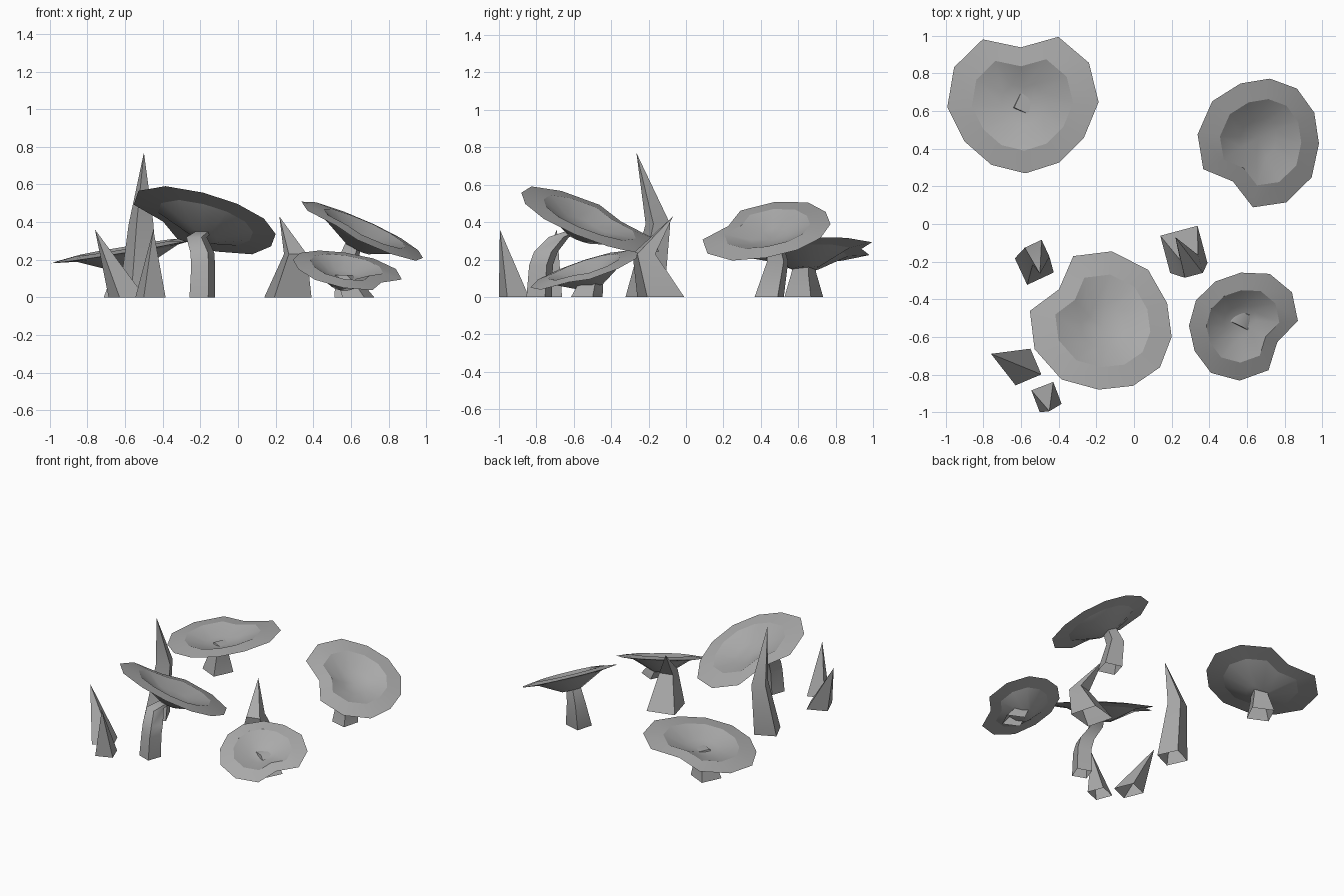
import bpy, bmesh, math
from mathutils import Matrix, Vector

cube = bpy.data.objects.get("Cube")
if cube:
    bpy.data.objects.remove(cube)

grey = bpy.data.materials.new("fungus_grey")
grey.use_nodes = True
colour = (0.4, 0.4, 0.4, 1)
grey.diffuse_color = colour
grey.node_tree.nodes["Principled BSDF"].inputs["Base Color"].default_value = colour

# Rim radius at each 30 degree step away from the notch
RIM = [0.76, 1.02, 1.05, 1.02, 0.93, 0.91, 0.915]
SIDES = 12


def finish(name, bm, angle):
    bmesh.ops.recalc_face_normals(bm, faces=bm.faces)
    mesh = bpy.data.meshes.new(name)
    bm.to_mesh(mesh)
    bm.free()
    mesh.materials.append(grey)
    obj = bpy.data.objects.new(name, mesh)
    bpy.context.collection.objects.link(obj)
    bpy.ops.object.select_all(action="DESELECT")
    obj.select_set(True)
    bpy.context.view_layer.objects.active = obj
    bpy.ops.object.shade_smooth_by_angle(angle=math.radians(angle))
    return obj


def bridge(bm, a, b):
    n = len(a)
    for i in range(n):
        j = (i + 1) % n
        bm.faces.new((a[i], a[j], b[j], b[i]))


def fan(bm, ring, tip):
    for i in range(len(ring)):
        bm.faces.new((ring[i], ring[(i + 1) % len(ring)], tip))


def make_cap(name, centre, radius, notch, slope_x, slope_y):
    """Kidney-shaped tray: flat rim, sunken dish, conical underside."""
    bm = bmesh.new()
    normal = Vector((-slope_x, -slope_y, 1)).normalized()
    tilt = Vector((0, 0, 1)).rotation_difference(normal).to_matrix().to_4x4()
    place = Matrix.Translation(centre) @ tilt

    def ring(scale, height):
        verts = []
        for i in range(SIDES):
            a = math.radians(notch) + math.tau * i / SIDES
            r = radius * scale * RIM[min(i, SIDES - i)]
            verts.append(bm.verts.new(place @ Vector((r * math.cos(a), r * math.sin(a), height))))
        return verts

    outer = ring(1, 0)
    inner = ring(0.67, 0.015)
    dish = ring(0.3, -0.035)
    under = ring(0.67, -0.015)
    neck = ring(0.2, -0.1)
    bridge(bm, outer, inner)
    bridge(bm, inner, dish)
    fan(bm, dish, bm.verts.new(place @ Vector((0, 0, -0.05))))
    bridge(bm, outer, under)
    bridge(bm, under, neck)
    bm.faces.new(neck)
    obj = finish(name, bm, 40)
    # Crease the edge of the dish on both sides
    loops = {v for v in range(SIDES * 2)} | set(range(SIDES * 3, SIDES * 4))
    for e in obj.data.edges:
        a, b = e.vertices
        if a // SIDES == b // SIDES and a in loops and b in loops:
            e.use_edge_sharp = True


def make_stalk(name, spin, steps, pointed):
    """Four-sided stalk through (x, y, z, radius) steps, open at the ground."""
    bm = bmesh.new()
    rings = []
    body = steps[:-1] if pointed else steps
    for x, y, z, r in body:
        ring = []
        for i in range(4):
            a = math.radians(spin + 90 * i)
            ring.append(bm.verts.new((x + r * math.cos(a), y + r * math.sin(a), z)))
        rings.append(ring)
    for a, b in zip(rings, rings[1:]):
        bridge(bm, a, b)
    if pointed:
        fan(bm, rings[-1], bm.verts.new(steps[-1][:3]))
    else:
        bm.faces.new(rings[-1])
    finish(name, bm, 50)


# Caps: centre, radius, notch direction, slope along x and y
make_cap("front_left_cap", (-0.155, -0.535, 0.41), 0.405, 142, -0.28, -0.40)
make_cap("back_left_cap", (-0.59, 0.635, 0.25), 0.40, 92, 0.17, 0.03)
make_cap("front_right_cap", (0.565, -0.528, 0.15), 0.305, -29, -0.195, 0.33)
make_cap("back_right_cap", (0.68, 0.45, 0.35), 0.36, 234, -0.45, 0.18)

# Stems under the caps
make_stalk("front_left_stem", 25, [
    (-0.19, -0.785, 0, 0.075), (-0.185, -0.775, 0.17, 0.07),
    (-0.19, -0.75, 0.24, 0.07), (-0.22, -0.68, 0.32, 0.06),
    (-0.18, -0.60, 0.35, 0.05)], False)
make_stalk("back_left_stem", 20, [
    (-0.61, 0.63, 0, 0.11), (-0.60, 0.63, 0.13, 0.07), (-0.58, 0.64, 0.21, 0.06)], False)
make_stalk("front_right_stem", 20, [
    (0.64, -0.53, 0, 0.09), (0.60, -0.51, 0.07, 0.07), (0.56, -0.50, 0.12, 0.05)], False)
make_stalk("back_right_stem", 30, [
    (0.59, 0.445, 0, 0.09), (0.58, 0.49, 0.19, 0.065), (0.62, 0.47, 0.30, 0.05)], False)

# Pointed shoots
make_stalk("tall_shoot", 70, [
    (-0.53, -0.22, 0, 0.11), (-0.515, -0.15, 0.39, 0.07), (-0.5, -0.265, 0.77, 0)], True)
make_stalk("bent_shoot", 60, [
    (0.265, -0.135, 0, 0.145), (0.305, -0.225, 0.23, 0.07), (0.22, -0.07, 0.43, 0)], True)
make_stalk("side_shoot", 68, [
    (-0.59, -0.76, 0, 0.105), (-0.76, -0.69, 0.36, 0)], True)
make_stalk("front_shoot", 66, [
    (-0.465, -0.92, 0, 0.088), (-0.45, -0.995, 0.36, 0)], True)
